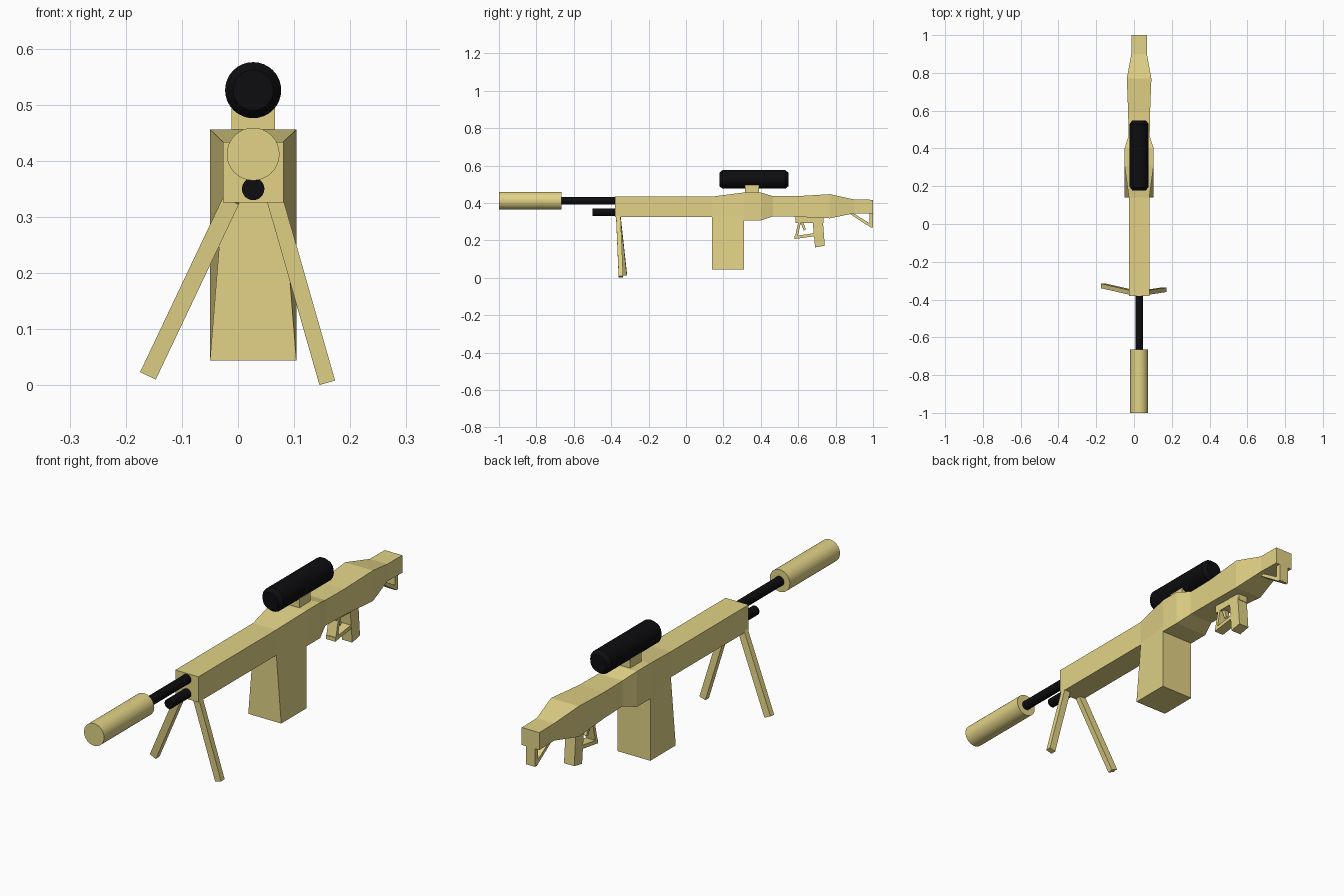
import bpy, bmesh, math
from mathutils import Vector

if "Cube" in bpy.data.objects:
    bpy.data.objects.remove(bpy.data.objects["Cube"])

CX = 0.027  # centre line of the gun


def material(name, rgb):
    m = bpy.data.materials.new(name)
    m.diffuse_color = (*rgb, 1)
    m.use_nodes = True
    m.node_tree.nodes["Principled BSDF"].inputs["Base Color"].default_value = m.diffuse_color
    return m


TAN = material("tan", (0.76, 0.65, 0.24))
BLACK = material("black", (0.004, 0.004, 0.005))


def finish(name, bm, mat):
    bmesh.ops.recalc_face_normals(bm, faces=bm.faces)
    me = bpy.data.meshes.new(name)
    bm.to_mesh(me)
    bm.free()
    ob = bpy.data.objects.new(name, me)
    bpy.context.collection.objects.link(ob)
    me.materials.append(mat)
    return ob


def loft(name, rings, mat):
    """Join equal-sized rings of points and cap both ends."""
    bm = bmesh.new()
    vs = [[bm.verts.new(p) for p in r] for r in rings]
    n = len(vs[0])
    for a, b in zip(vs, vs[1:]):
        for i in range(n):
            j = (i + 1) % n
            bm.faces.new((a[i], a[j], b[j], b[i]))
    bm.faces.new(vs[0])
    bm.faces.new(vs[-1])
    return finish(name, bm, mat)


def rect(y, half, bottom, top):
    return [(CX - half, y, bottom), (CX + half, y, bottom),
            (CX + half, y, top), (CX - half, y, top)]


def side_prism(name, profile, half, mat=TAN):
    """Extrude a y-z profile across x."""
    return loft(name, [[(CX + s * half, y, z) for y, z in profile] for s in (-1, 1)], mat)


def tube(name, z, sections, mat, n=32):
    """Round part along y from (y, radius) sections."""
    rings = [[(CX + r * math.cos(2 * math.pi * i / n), y, z + r * math.sin(2 * math.pi * i / n))
              for i in range(n)] for y, r in sections]
    ob = loft(name, rings, mat)
    bpy.ops.object.select_all(action='DESELECT')
    ob.select_set(True)
    bpy.context.view_layer.objects.active = ob
    bpy.ops.object.shade_smooth_by_angle(angle=math.radians(30))
    return ob


def beam(name, p, q, width, depth):
    p, q = Vector(p), Vector(q)
    d = (q - p).normalized()
    u = d.cross(Vector((0, 1, 0))).normalized() * width / 2
    v = d.cross(u).normalized() * depth / 2
    return loft(name, [[c - u - v, c + u - v, c + u + v, c - u + v] for c in (p, q)], TAN)


# Receiver and stock: y, half width, bottom, top
loft("body", [rect(*s) for s in (
    (-0.38, 0.054, 0.326, 0.434), (0.14, 0.054, 0.326, 0.434),
    (0.31, 0.077, 0.306, 0.456), (0.40, 0.077, 0.306, 0.456),
    (0.465, 0.056, 0.328, 0.436), (0.59, 0.058, 0.326, 0.436),
    (0.77, 0.065, 0.318, 0.447), (0.90, 0.041, 0.345, 0.418),
    (1.0, 0.041, 0.343, 0.417))], TAN)

# Magazine, narrow at its upper front edge
loft("magazine", [
    [(CX - 0.077, 0.14, 0.044), (CX + 0.077, 0.14, 0.044),
     (CX + 0.077, 0.31, 0.044), (CX - 0.077, 0.31, 0.044)],
    [(CX - 0.054, 0.14, 0.33), (CX + 0.054, 0.14, 0.33),
     (CX + 0.077, 0.31, 0.33), (CX - 0.077, 0.31, 0.33)]], TAN)

# Barrel, lower rod and silencer
tube("barrel", 0.411, [(-0.68, 0.02), (-0.37, 0.02)], BLACK)
tube("lower_rod", 0.350, [(-0.50, 0.02), (-0.37, 0.02)], BLACK)
tube("silencer", 0.412, [(-1.0, 0.047), (-0.665, 0.047)], TAN)

# Scope on its mount
tube("scope", 0.526, [(0.178, 0.036), (0.196, 0.05), (0.53, 0.05), (0.548, 0.036)], BLACK)
side_prism("scope_mount", [(0.315, 0.445), (0.39, 0.445), (0.39, 0.495), (0.315, 0.495)], 0.039)

# Bipod legs
beam("left_bipod_leg", (-0.012, -0.362, 0.33), (-0.160, -0.328, 0.018), 0.031, 0.024)
beam("right_bipod_leg", (0.066, -0.362, 0.33), (0.159, -0.348, 0.005), 0.029, 0.024)

# Grip, trigger and guard
side_prism("grip", [(0.675, 0.325), (0.73, 0.325), (0.742, 0.172), (0.69, 0.162)], 0.024)
side_prism("grip_base", [(0.585, 0.33), (0.735, 0.33), (0.735, 0.293), (0.585, 0.293)], 0.022)
side_prism("guard_front", [(0.60, 0.295), (0.614, 0.295), (0.595, 0.21), (0.58, 0.208)], 0.022)
side_prism("guard_bottom", [(0.58, 0.223), (0.685, 0.238), (0.685, 0.222), (0.58, 0.207)], 0.022)
side_prism("trigger", [(0.612, 0.295), (0.628, 0.295), (0.640, 0.258), (0.630, 0.252)], 0.010)

# Rear stock brace
side_prism("brace_strut", [(0.872, 0.345), (0.895, 0.345), (0.995, 0.283), (0.99, 0.267)], 0.022)
side_prism("brace_post", [(0.98, 0.35), (1.0, 0.35), (1.0, 0.267), (0.98, 0.275)], 0.022)
